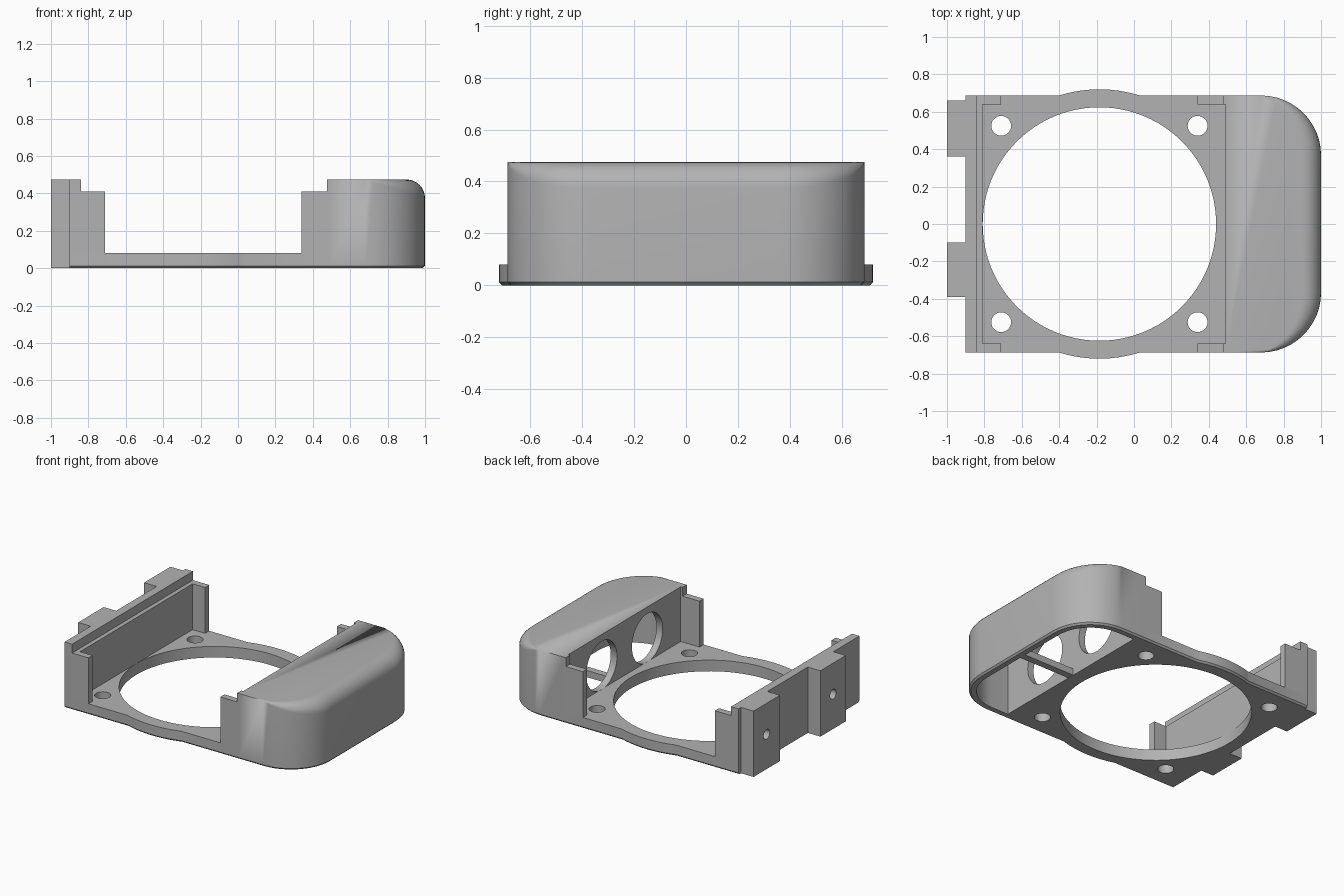
import bpy, bmesh
from math import sin, cos, pi, radians, asin, sqrt

if "Cube" in bpy.data.objects:
    bpy.data.objects.remove(bpy.data.objects["Cube"])

grey = bpy.data.materials.new("plain_grey")
grey.use_nodes = True
GREY = (0.45, 0.45, 0.45, 1)
grey.diffuse_color = GREY
grey.node_tree.nodes["Principled BSDF"].inputs["Base Color"].default_value = GREY

W = 0.687            # half width
FACE = 0.49          # inner face of the housing
TOP = 0.474
FLOOR = 0.08


def finish(name, bm):
    bmesh.ops.remove_doubles(bm, verts=bm.verts, dist=1e-5)
    bmesh.ops.recalc_face_normals(bm, faces=bm.faces)
    me = bpy.data.meshes.new(name)
    bm.to_mesh(me)
    bm.free()
    me.materials.append(grey)
    ob = bpy.data.objects.new(name, me)
    bpy.context.collection.objects.link(ob)
    return ob


def loft(name, rings):
    """Skin a stack of equal-length rings and cap both ends."""
    bm = bmesh.new()
    rows = [[bm.verts.new(p) for p in ring] for ring in rings]
    n = len(rows[0])
    for a, b in zip(rows, rows[1:]):
        for i in range(n):
            j = (i + 1) % n
            bm.faces.new((a[i], a[j], b[j], b[i]))
    bm.faces.new(rows[0][::-1])
    bm.faces.new(rows[-1])
    return finish(name, bm)


def box(name, x0, x1, y0, y1, z0, z1):
    return loft(name, [[(x0, y0, z), (x1, y0, z), (x1, y1, z), (x0, y1, z)]
                       for z in (z0, z1)])


def cylinder(name, x, y, z, r, depth, along_x=False, sides=48):
    rings = []
    for h in (-depth / 2, depth / 2):
        ring = []
        for i in range(sides):
            a = 2 * pi * i / sides
            u, v = r * cos(a), r * sin(a)
            ring.append((x + h, y + u, z + v) if along_x else (x + u, y + v, z + h))
        rings.append(ring)
    return loft(name, rings)


def cut(target, cutters):
    for c in cutters:
        c.hide_render = True
        mod = target.modifiers.new("cut", "BOOLEAN")
        mod.operation = "DIFFERENCE"
        mod.solver = "EXACT"
        mod.object = c
        bpy.context.view_layer.objects.active = target
        bpy.ops.object.modifier_apply(modifier=mod.name)
        bpy.data.objects.remove(c)


def smooth(ob):
    bpy.ops.object.select_all(action="DESELECT")
    ob.select_set(True)
    bpy.context.view_layer.objects.active = ob
    bpy.ops.object.shade_smooth_by_angle(angle=radians(30))


# Base plate with a bulge on each side around the fan opening
CX, BULGE = -0.185, 0.72
half = asin(sqrt(BULGE ** 2 - W ** 2) / BULGE)
arc = [(CX + BULGE * sin(t), BULGE * cos(t))
       for t in [half * (1 - i / 10) for i in range(21)]]
side = [(FACE, W)] + arc + [(-0.9, W)]
plan = side + [(x, -y) for x, y in reversed(side)]


def plate_ring(inset, z):
    return [(x, y - inset * (1 if y > 0 else -1), z) for x, y in plan]


plate = loft("base_plate", [plate_ring(0.012, 0), plate_ring(0, 0.012),
                            plate_ring(0, FLOOR)])
cut(plate, [cylinder("fan_cutter", CX, 0, 0, 0.624, 1, sides=96)] +
    [cylinder("screw_cutter", x, y, 0, 0.053, 1, sides=32)
     for x in (-0.71, 0.34) for y in (-0.525, 0.525)])
smooth(plate)

# Rounded housing: the top fillet fades out along the corner arcs
CORNER = 0.32
angles = [radians(-90 + 7.5 * i) for i in range(13)]
corners = [(a, -1) for a in angles] + [(-a, 1) for a in reversed(angles)]


def housing_ring(z_of, inset_of, face=FACE):
    def at(a, s):
        r = CORNER - inset_of(a)
        return (1 - CORNER + r * cos(a), s * (W - CORNER) + r * sin(a), z_of(a))
    ring = [at(a, s) for a, s in corners]
    first, last = ring[0], ring[-1]
    return [(face, first[1], first[2])] + ring + [(face, last[1], last[2])]


def flat_ring(inset, z, face=FACE):
    return housing_ring(lambda a: z, lambda a: inset, face)


def fillet_ring(t):
    def radius(a):
        return 0.1 * max(0, cos(a))
    return housing_ring(lambda a: TOP - radius(a) * (1 - sin(t)),
                        lambda a: radius(a) * (1 - cos(t)))


housing = loft("rounded_housing", [flat_ring(0.012, 0), flat_ring(0, 0.012)] +
               [fillet_ring(pi / 2 * i / 8) for i in range(9)])
cavity = loft("cavity_cutter", [flat_ring(0.05, z, FACE + 0.05) for z in (-0.1, 0.42)])
cut(housing, [cavity] +
    [cylinder("port_cutter", FACE, y, 0.25, 0.175, 0.3, along_x=True)
     for y in (-0.26, 0.26)])
smooth(housing)

# Bar across the open underside of the housing
box("underside_bar", FACE + 0.04, 0.96, -0.025, 0.025, 0.002, 0.05)

# End wall with a lower inner ledge
box("end_wall", -0.9, -0.84, -W, W, FLOOR, TOP)
box("end_wall_ledge", -0.84, -0.81, -W, W, FLOOR, 0.41)

# Short side returns at the four corners
for s, label in ((1, "back"), (-1, "front")):
    y0, y1 = sorted((s * 0.64, s * W))
    box("end_return_" + label, -0.81, -0.71, y0, y1, FLOOR, 0.41)
    box("housing_return_" + label, 0.34, 0.475, y0, y1, FLOOR, 0.41)
    box("housing_return_post_" + label, 0.475, FACE, y0, y1, FLOOR, TOP)

# Mounting tabs with screw holes
for label, y0, y1 in (("front", -0.39, -0.1), ("back", 0.36, 0.66)):
    tab = box("mounting_tab_" + label, -1, -0.9, y0, y1, 0, TOP)
    cut(tab, [cylinder("tab_cutter", -1, (y0 + y1) / 2, 0.25, 0.035, 0.3,
                       along_x=True, sides=24)])
    smooth(tab)
